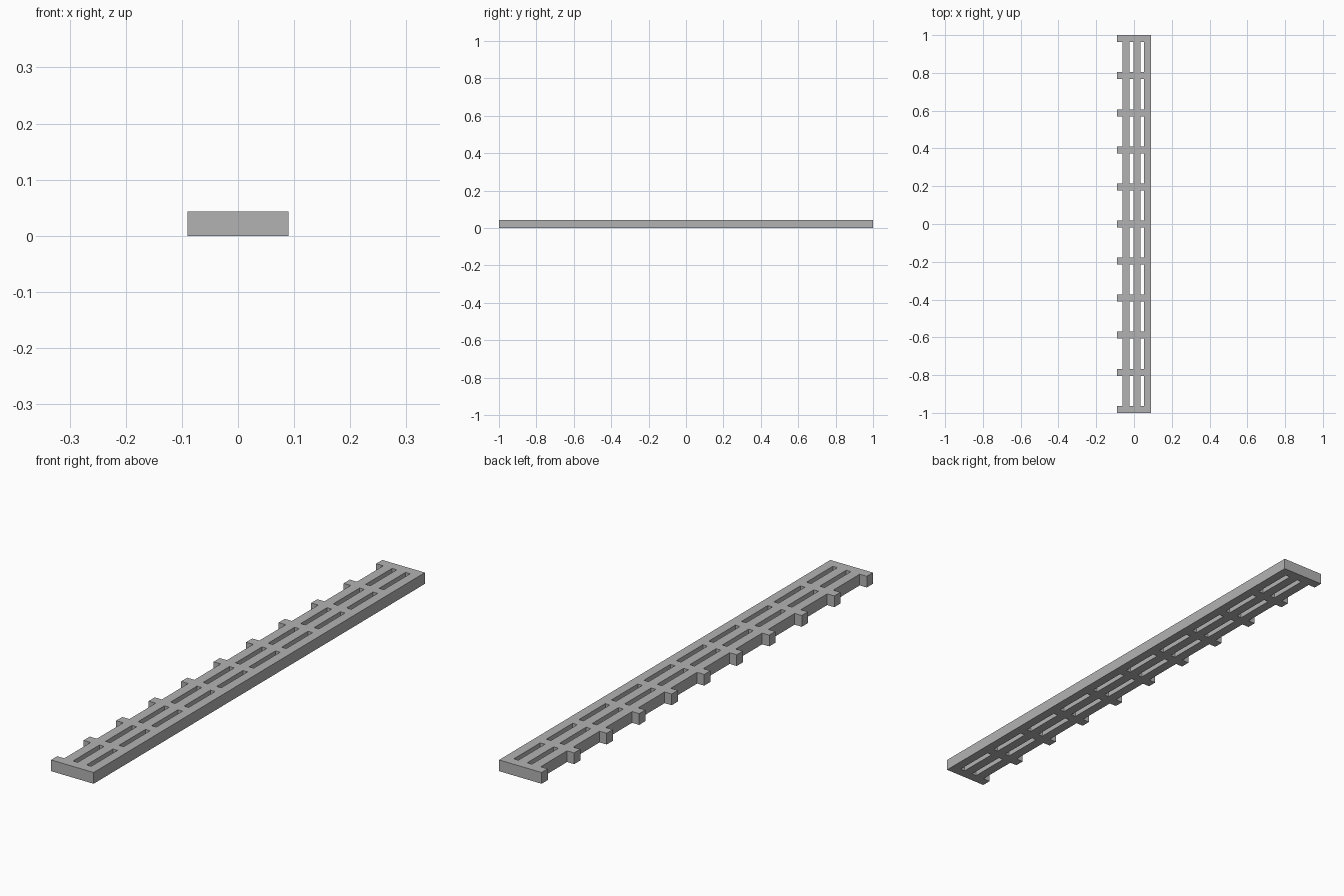
import bpy
import bmesh

if "Cube" in bpy.data.objects:
    bpy.data.objects.remove(bpy.data.objects["Cube"])

HEIGHT = 0.043
BARS = 11          # cross bars along the length
BAR_W = 0.037
PITCH = (2.0 - BAR_W) / (BARS - 1)

# Column edges across the width: bar stubs, then slats and slots alternating
xs = [-0.09, -0.06, -0.023, -0.003, 0.034, 0.0535, 0.09]
SLATS = {1, 3, 5}

# Row edges along the length: even rows are cross bars
ys = []
for i in range(BARS):
    y0 = -1.0 + i * PITCH
    ys += [y0, y0 + BAR_W]

# Flat lattice of filled cells, raised into one solid grate
bm = bmesh.new()
grid = [[bm.verts.new((x, y, 0)) for x in xs] for y in ys]
for r in range(len(ys) - 1):
    for c in range(len(xs) - 1):
        if r % 2 == 0 or c in SLATS:
            bm.faces.new((grid[r][c], grid[r][c + 1],
                          grid[r + 1][c + 1], grid[r + 1][c]))
bmesh.ops.delete(bm, geom=[v for v in bm.verts if not v.link_faces], context='VERTS')
raised = bmesh.ops.extrude_face_region(bm, geom=bm.faces[:], use_keep_orig=True)
for v in raised["geom"]:
    if isinstance(v, bmesh.types.BMVert):
        v.co.z = HEIGHT
bmesh.ops.recalc_face_normals(bm, faces=bm.faces[:])

mesh = bpy.data.meshes.new("slotted_grate")
bm.to_mesh(mesh)
bm.free()

# Single plain grey finish
grey = bpy.data.materials.new("plain_grey")
grey.diffuse_color = (0.45, 0.45, 0.45, 1)
grey.use_nodes = True
grey.node_tree.nodes["Principled BSDF"].inputs["Base Color"].default_value = grey.diffuse_color
mesh.materials.append(grey)

grate = bpy.data.objects.new("slotted_grate", mesh)
bpy.context.collection.objects.link(grate)
